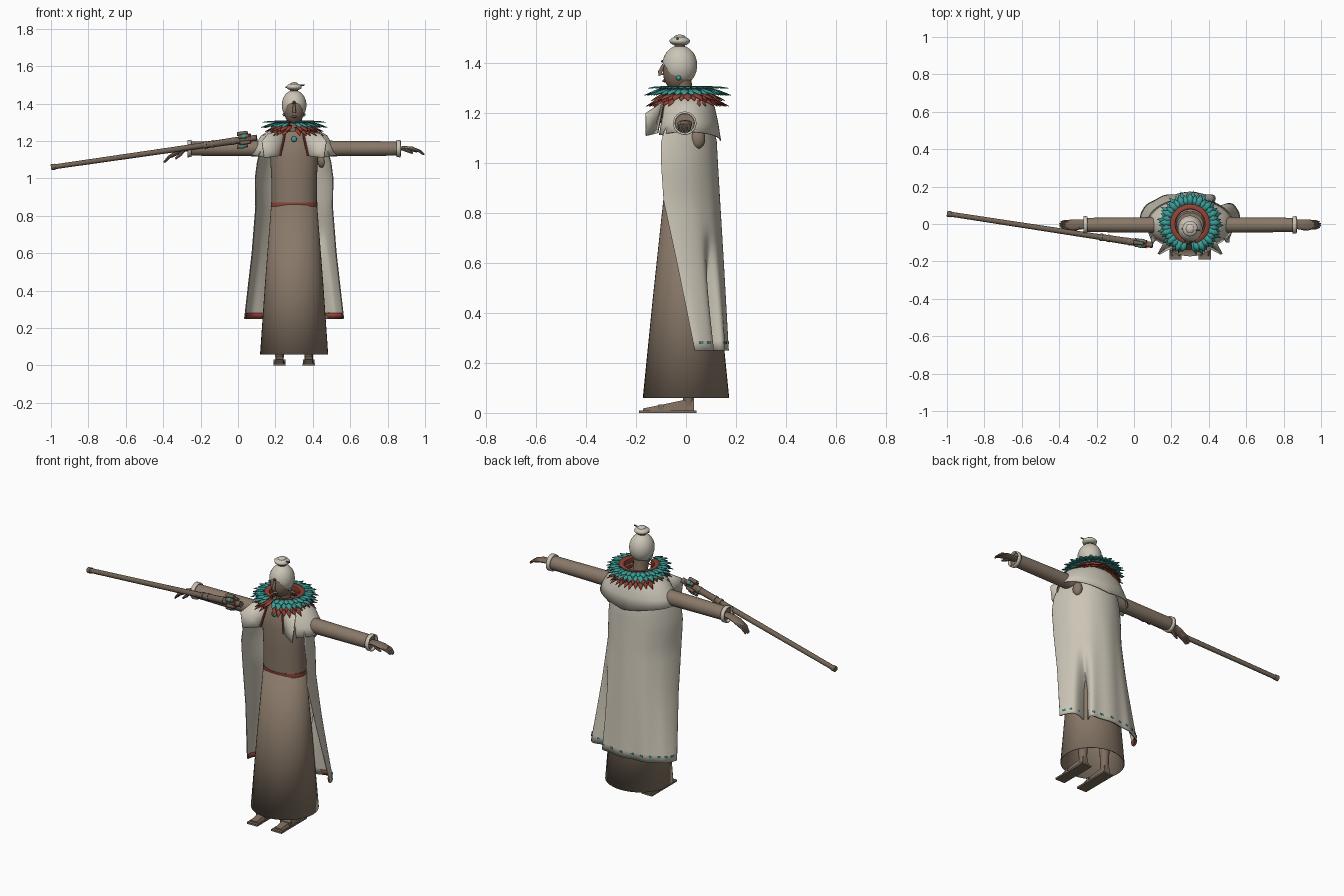
import bpy, bmesh, math
from math import sin, cos, pi, radians
from mathutils import Vector, Matrix

cube = bpy.data.objects.get("Cube")
if cube:
    bpy.data.objects.remove(cube, do_unlink=True)

CX = 0.3  # body centre line


def material(name, rgb):
    m = bpy.data.materials.new(name)
    m.use_nodes = True
    m.diffuse_color = (*rgb, 1)
    m.node_tree.nodes["Principled BSDF"].inputs["Base Color"].default_value = (*rgb, 1)
    return m


BROWN = material("brown cloth", (0.25, 0.19, 0.14))
CREAM = material("cream cloth", (0.60, 0.56, 0.47))
TEAL = material("teal", (0.045, 0.33, 0.30))
RED = material("brick red", (0.29, 0.055, 0.037))
SKIN = material("brown skin", (0.21, 0.15, 0.11))
WOOD = material("staff wood", (0.17, 0.125, 0.09))
LEATHER = material("sandal leather", (0.20, 0.15, 0.11))
parts = []


def finish(name, bm, mat, thick=0):
    bmesh.ops.recalc_face_normals(bm, faces=bm.faces)
    me = bpy.data.meshes.new(name)
    bm.to_mesh(me)
    bm.free()
    me.materials.append(mat)
    ob = bpy.data.objects.new(name, me)
    bpy.context.collection.objects.link(ob)
    if thick:
        mod = ob.modifiers.new("thickness", "SOLIDIFY")
        mod.thickness, mod.offset = thick, 0
    parts.append(ob)
    return ob


def loft(name, rings, mat, closed=True, caps=True, thick=0):
    """Skin a list of point rings."""
    bm = bmesh.new()
    vs = [[bm.verts.new(p) for p in ring] for ring in rings]
    n = len(vs[0])
    for a, b in zip(vs, vs[1:]):
        for i in range(n if closed else n - 1):
            j = (i + 1) % n
            bm.faces.new((a[i], a[j], b[j], b[i]))
    if closed and caps:
        bm.faces.new(vs[0])
        bm.faces.new(vs[-1])
    return finish(name, bm, mat, thick)


def oval(z, rx, ry, y=0, n=40):
    return [(CX + rx * cos(2 * pi * i / n), y + ry * sin(2 * pi * i / n), z) for i in range(n)]


def tube(name, pts, mat, n=14, flat=1, caps=True, thick=0):
    """Round tube through (x, y, z, radius) points."""
    ps = [Vector(p[:3]) for p in pts]
    rings = []
    for i, p in enumerate(ps):
        d = ps[min(i + 1, len(ps) - 1)] - ps[max(i - 1, 0)]
        u = d.cross((0, 0, 1) if abs(d.normalized().z) < 0.9 else (0, 1, 0)).normalized()
        v = u.cross(d).normalized() * flat
        rings.append([p + (u * cos(2 * pi * k / n) + v * sin(2 * pi * k / n)) * pts[i][3]
                      for k in range(n)])
    return loft(name, rings, mat, caps=caps, thick=thick)


def ball(name, loc, size, mat, cut=None):
    bm = bmesh.new()
    bmesh.ops.create_uvsphere(bm, u_segments=32, v_segments=20, radius=1)
    bmesh.ops.transform(bm, matrix=Matrix.Translation(loc) @ Matrix.Diagonal((*size, 1)), verts=bm.verts)
    if cut:
        bmesh.ops.bisect_plane(bm, geom=bm.verts[:] + bm.edges[:] + bm.faces[:],
                               plane_co=cut[0], plane_no=cut[1], clear_inner=True)
    return finish(name, bm, mat)


def box(name, loc, size, mat, turn=0):
    bm = bmesh.new()
    bmesh.ops.create_cube(bm, size=1)
    m = Matrix.Translation(loc) @ Matrix.Rotation(turn, 4, 'Z') @ Matrix.Diagonal((*size, 1))
    bmesh.ops.transform(bm, matrix=m, verts=bm.verts)
    return finish(name, bm, mat)


# Robe, belt and neck
loft("skirt", [oval(.06, .18, .171), oval(.45, .153, .132), oval(.87, .12, .087)], BROWN, caps=False, thick=.004)
loft("torso", [oval(.85, .121, .087), oval(1.0, .122, .092), oval(1.12, .128, .094),
               oval(1.2, .125, .085), oval(1.25, .07, .06)], BROWN)
loft("belt", [oval(.85, .125, .09), oval(.872, .124, .09)], RED)
tube("neck", [(CX, 0, 1.2, .05), (CX, -.01, 1.26, .04), (CX, -.02, 1.34, .042)], SKIN)

# Long open cape: height, half width, front y, back y
CAPE = [(.25, .265, .035, .165), (.6, .225, -.036, .147), (.85, .205, -.09, .133),
        (1.0, .208, -.1, .125), (1.1, .195, -.1, .12), (1.21, .16, -.05, .09)]


def cape_point(t, z, grow=1.0):
    i = max(k for k in range(len(CAPE) - 1) if CAPE[k][0] <= z + 1e-6)
    a, b = CAPE[i], CAPE[i + 1]
    f = (z - a[0]) / (b[0] - a[0])
    w, fy, by = [a[k] + (b[k] - a[k]) * f for k in (1, 2, 3)]
    c, s = cos(t), abs(sin(t))
    low = max(0, (1.1 - z) / .85)
    x = w * math.copysign(abs(c) ** .92, c)
    y = fy + (by - fy) * s + .004 * low * cos(t * 12) * s
    # one deep pleat on the left rear, where the skirt shows
    depth = .42 * min(1, max(0, (.72 - z) / .3))
    dent = 1 - depth * math.exp(-((t - .85) / .13) ** 2)
    return (CX + x * dent * grow, y * dent * grow, z)


def cape_rings(z0, z1, rows, grow=1.0):
    return [[cape_point(pi * k / 90, z0 + (z1 - z0) * r / rows, grow) for k in range(91)]
            for r in range(rows + 1)]


loft("cape", cape_rings(.25, 1.205, 24), CREAM, closed=False, thick=.005)
loft("cape_inner_hem", cape_rings(.252, .28, 1, .975), RED, closed=False, thick=.003)
for k in range(13):
    t = .25 + k * .22
    p, q = Vector(cape_point(t - .03, .28, 1.015)), Vector(cape_point(t + .03, .28, 1.015))
    box("hem_bead", (p + q) / 2, (.016, .006, .01), TEAL, math.atan2(q.y - p.y, q.x - p.x))

# Shoulder mantle, open at the front
rows = [(1.275, .075, .07), (1.255, .13, .095), (1.228, .175, .112), (1.165, .212, .126), (1.09, .23, .138)]
loft("shoulder_mantle", [[(CX + rx * sin(a), ry * cos(a), z + (.035 * abs(sin(a)) if z < 1.1 else 0))
                          for a in [-2.45 + 4.9 * k / 54 for k in range(55)]]
                         for z, rx, ry in rows], CREAM, closed=False, thick=.005)
for s in (-1, 1):
    # lapel with its flared tip
    bm = bmesh.new()
    lapel = [(.052, -.09, 1.255), (.08, -.117, 1.12), (.125, -.122, 1.155),
             (.16, -.16, 1.11), (.172, -.16, 1.2), (.14, -.1, 1.24)]
    v = [bm.verts.new((CX + s * x, y, z)) for x, y, z in lapel]
    bm.faces.new((v[0], v[1], v[2], v[5]))
    bm.faces.new((v[1], v[3], v[2]))
    bm.faces.new((v[2], v[3], v[4]))
    bm.faces.new((v[2], v[4], v[5]))
    finish("lapel", bm, CREAM, .005)
    tube("lapel_trim", [(CX + s * .046, -.09, 1.255, .006), (CX + s * .074, -.117, 1.122, .006)], RED, 8)
ball("underarm_patch", (CX + .148, .047, 1.1), (.025, .03, .042), BROWN)
ball("chest_gem", (CX, -.098, 1.21), (.015, .01, .015), TEAL)


# Feather collars, parted at the front
def feathers(name, count, r0, z0, r1, z1, width, mat, shift=0):
    bm = bmesh.new()
    for k in range(count):
        a = -2.85 + 5.7 * (k + shift) / (count - 1)
        length = r1 + .012 * (k % 2)
        out, side = Vector((sin(a), cos(a), 0)), Vector((cos(a), -sin(a), 0))

        def at(f, w, lift=0):
            return bm.verts.new(Vector((CX, 0, z0 + (z1 - z0) * f + lift))
                                + out * (r0 + (length - r0) * f) + side * w)
        base, tip, mid = at(0, 0), at(1, 0), at(.45, 0, .003)
        for sg in (-1, 1):
            b, m = at(0, sg * width * .7), at(.5, sg * width)
            bm.faces.new((base, b, m, mid))
            bm.faces.new((mid, m, tip))
    finish(name, bm, mat, .003)


feathers("teal_feathers_upper", 31, .102, 1.306, .158, 1.3, .018, TEAL)
feathers("teal_feathers_lower", 31, .098, 1.3, .168, 1.272, .018, TEAL, .5)
feathers("red_feathers_upper", 31, .082, 1.285, .145, 1.25, .018, RED)
feathers("red_feathers_lower", 31, .08, 1.275, .16, 1.228, .018, RED, .5)
arc = [-2.85 + 5.7 * k / 48 for k in range(49)]
loft("collar_band", [[(CX + r * sin(a), r * cos(a), z) for a in arc]
                     for z, r in ((1.25, .077), (1.302, .082), (1.307, .106))], RED, closed=False, thick=.004)

# Head, hair and ornaments
ball("face", (CX, -.035, 1.365), (.055, .057, .075), SKIN)
tube("nose", [(CX, -.09, 1.395, .006), (CX, -.104, 1.365, .009), (CX, -.1, 1.352, .01)], SKIN, 10)
tube("brow", [(CX - .05, -.062, 1.4, .005), (CX, -.094, 1.408, .006), (CX + .05, -.062, 1.4, .005)], WOOD, 8)
ball("lips", (CX, -.087, 1.33), (.016, .008, .006), SKIN)
ball("hair", (CX, -.025, 1.392), (.066, .07, .08), CREAM,
     ((CX, -.095, 1.405), Vector((0, .1, .07)).normalized()))
tube("bun_tie", [(CX, -.025, 1.46, .022), (CX, -.025, 1.478, .022)], WOOD)
ball("bun", (CX, -.025, 1.489), (.041, .041, .019), CREAM)
ball("bun_top", (CX, -.025, 1.503), (.022, .024, .012), CREAM)
tube("hairpin", [(CX - .045, -.025, 1.488, .004), (CX + .055, -.035, 1.5, .004)], WOOD, 8)
for s in (-1, 1):
    ball("earring", (CX + s * .053, -.03, 1.342), (.008, .01, .01), TEAL)

# Arms, cuffs and hands
for s, drop in ((1, .0), (-1, .03)):
    def mx(x, y, z, r):
        return (CX + s * x, y, z, r)
    tube("sleeve", [mx(.1, -.005, 1.16, .043), mx(.25, -.005, 1.16, .041), mx(.555, -.005, 1.16, .038)], BROWN, 24)
    tube("cuff", [mx(.548, -.005, 1.16, .042), mx(.57, -.005, 1.16, .043)], CREAM, 24, caps=False, thick=.008)
    tube("palm", [mx(.55, 0, 1.16, .024), mx(.59, -.003, 1.162 - drop * .3, .027),
                  mx(.63, -.005, 1.158 - drop * .7, .03), mx(.66, -.003, 1.148 - drop, .024)], SKIN, 16, .42)
    for k in range(4):
        y, tip = (k - 1.5) * .012 - .004, .7 - .006 * abs(k - 1.5)
        tube("finger", [mx(.63, y, 1.157 - drop * .7, .009), mx(.67, y, 1.147 - drop * 1.1, .008),
                        mx(tip, y * .8, 1.128 - drop * 1.4, .004)], SKIN, 8)
    tube("thumb", [mx(.585, -.018, 1.158, .01), mx(.61, -.026, 1.147 - drop * .7, .009),
                   mx(.635, -.026, 1.135 - drop, .005)], SKIN, 8)

# Staff with a bundled head
A, B = Vector((-.998, .055, 1.06)), Vector((.1, -.113, 1.218))


def staff_piece(name, t0, t1, r0, r1, mat, off=(0, 0, 0)):
    p, q = A.lerp(B, t0) + Vector(off), A.lerp(B, t1) + Vector(off)
    tube(name, [(*p, r0), (*q, r1)], mat, 12)


staff_piece("staff_shaft", 0, 1, .013, .016, WOOD)
staff_piece("staff_tip", 0, .02, .016, .016, WOOD)
staff_piece("staff_grip", .75, .92, .017, .019, WOOD)
for t in (.745, .78, .88):
    staff_piece("staff_ring", t, t + .012, .02, .02, LEATHER)
staff_piece("staff_head_band", .96, .972, .021, .021, RED)
for k in range(6):
    a = 2 * pi * k / 6 + pi / 2
    off = (0, .014 * cos(a), .034 * sin(a))
    t = .905 + .008 * (k % 3)
    staff_piece("staff_head_rod", t, t + .05, .011, .01, WOOD, off)
    if k % 2:
        staff_piece("staff_head_cap", t + .018, t + .034, .0125, .0125, TEAL, off)

# Legs, feet and sandals
for s in (-1, 1):
    x = CX + s * .078
    tube("leg", [(x, .01, .03, .022), (x, .01, .2, .03), (x, .0, .5, .04)], SKIN)
    loft("foot", [[(x + w * a, y, z) for a, z in ((-1, .01), (1, .01), (.7, h), (-.7, h))]
                  for y, w, h in ((-.172, .024, .018), (-.12, .03, .028), (-.04, .026, .045), (.032, .022, .06))], SKIN)
    box("sandal_sole", (x, -.073, .005), (.066, .232, .01), LEATHER)
    box("sandal_strap", (x, -.1, .02), (.062, .02, .026), LEATHER)

bpy.ops.object.select_all(action='DESELECT')
for ob in parts:
    ob.select_set(True)
bpy.context.view_layer.objects.active = parts[0]
bpy.ops.object.shade_smooth_by_angle(angle=radians(40))
